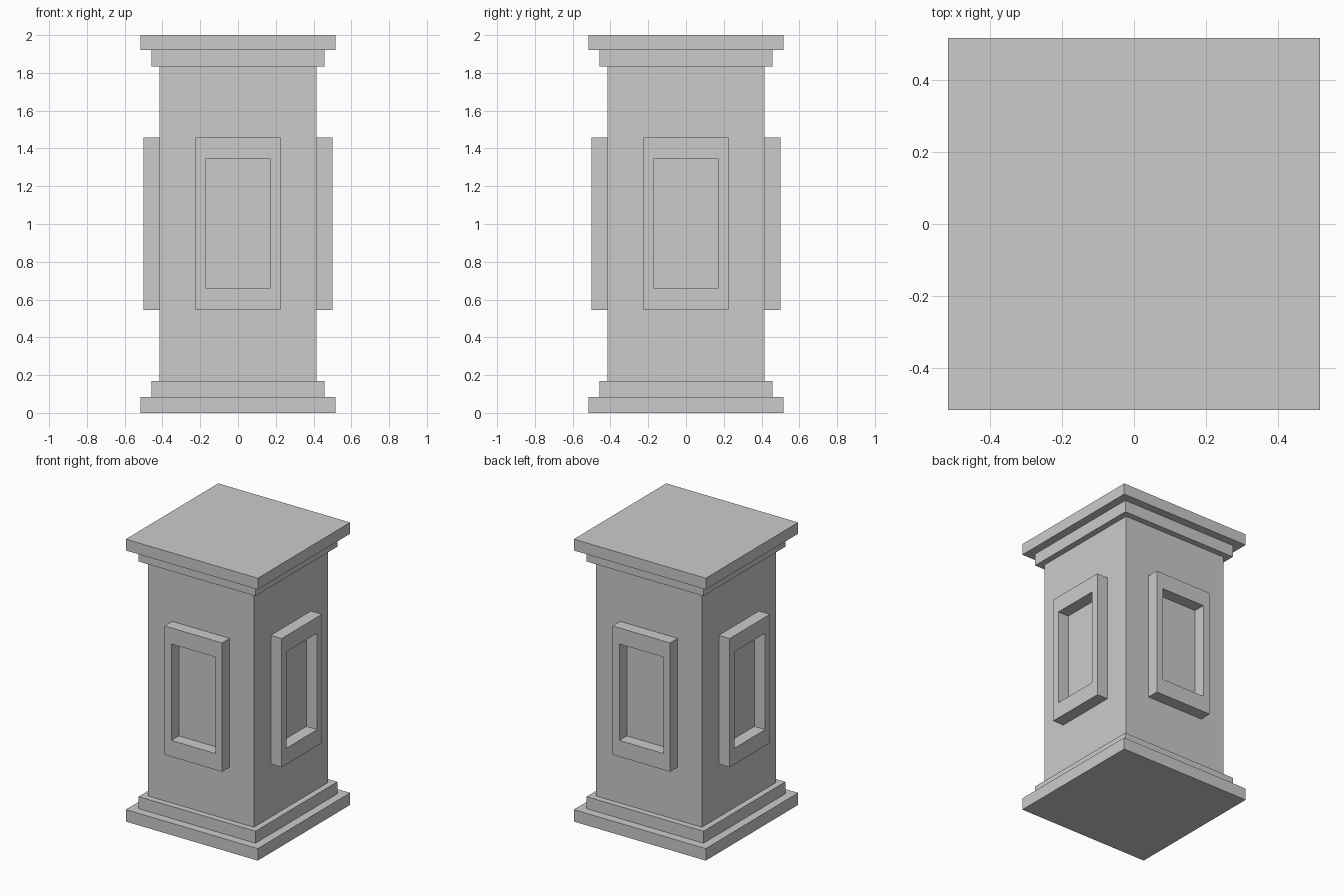
import bpy, bmesh
from math import pi
from mathutils import Matrix

if "Cube" in bpy.data.objects:
    bpy.data.objects.remove(bpy.data.objects["Cube"])


def finish(name, bm):
    bmesh.ops.recalc_face_normals(bm, faces=bm.faces)
    mesh = bpy.data.meshes.new(name)
    bm.to_mesh(mesh)
    bm.free()
    obj = bpy.data.objects.new(name, mesh)
    bpy.context.collection.objects.link(obj)
    return obj


def square_block(name, half, z0, z1):
    bm = bmesh.new()
    bmesh.ops.create_cube(bm, size=1, matrix=Matrix.Translation((0, 0, (z0 + z1) / 2))
                          @ Matrix.Diagonal((2 * half, 2 * half, z1 - z0, 1)))
    return finish(name, bm)


def panel_frame(name, angle):
    # rectangular ring standing proud of the shaft face, then turned to its side
    bm = bmesh.new()

    def loop(half, z0, z1, y):
        return [bm.verts.new((x, y, z)) for x, z in
                ((-half, z0), (half, z0), (half, z1), (-half, z1))]

    back, front = -0.415, -0.5
    loops = [loop(0.225, 0.545, 1.457, back), loop(0.225, 0.545, 1.457, front),
             loop(0.172, 0.66, 1.343, front), loop(0.172, 0.66, 1.343, back)]
    for k in range(4):
        a, b = loops[k], loops[(k + 1) % 4]
        for i in range(4):
            j = (i + 1) % 4
            bm.faces.new((a[i], a[j], b[j], b[i]))
    bm.transform(Matrix.Rotation(angle, 4, 'Z'))
    return finish(name, bm)


# Stepped base, shaft and stepped cap
square_block("base_slab", 0.517, 0.0, 0.085)
square_block("base_step", 0.458, 0.085, 0.17)
square_block("shaft", 0.415, 0.17, 1.835)
square_block("cap_step", 0.458, 1.835, 1.92)
square_block("cap_slab", 0.517, 1.92, 2.0)

# Raised panel frame on each side
for i, side in enumerate(("front", "right", "back", "left")):
    panel_frame(side + "_panel_frame", i * pi / 2)
